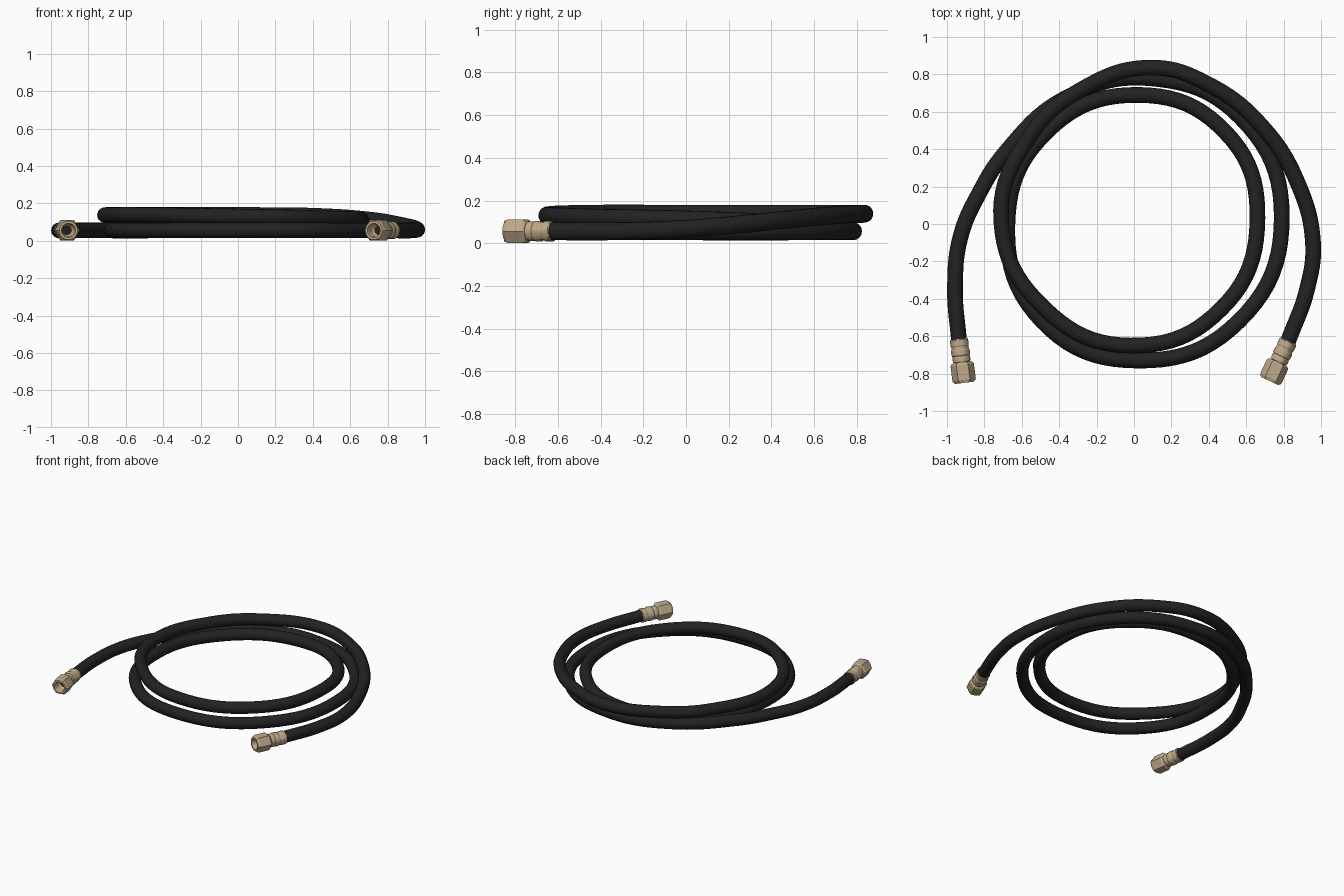
import bpy, bmesh, math
from mathutils import Vector, Matrix

if "Cube" in bpy.data.objects:
    bpy.data.objects.remove(bpy.data.objects["Cube"])


def material(name, rgb, rough):
    m = bpy.data.materials.new(name)
    m.use_nodes = True
    m.diffuse_color = (*rgb, 1)
    bsdf = next(n for n in m.node_tree.nodes if n.type == 'BSDF_PRINCIPLED')
    bsdf.inputs["Base Color"].default_value = (*rgb, 1)
    bsdf.inputs["Roughness"].default_value = rough
    return m


rubber = material("black rubber", (0.016, 0.016, 0.016), 0.6)
brass = material("pale brass", (0.52, 0.40, 0.25), 0.5)


def select_only(obj):
    bpy.ops.object.select_all(action='DESELECT')
    obj.select_set(True)
    bpy.context.view_layer.objects.active = obj


# Hose: one coiled path, from the right-hand end to the left-hand end
LOW, TOP, RADIUS = 0.056, 0.138, 0.042
path = [
    (-.936, -.62, LOW), (-.957, -.35, LOW), (-.928, -.07, LOW),
    (-.825, .17, LOW), (-.685, .385, LOW), (-.37, .67, LOW),
    (.08, .78, LOW), (.57, .57, LOW), (.79, .04, LOW),
    (.56, -.52, LOW), (.02, -.73, LOW), (-.49, -.52, LOW),
    (-.677, 0, LOW), (-.47, .49, LOW), (.02, .69, .07),
    (.49, .49, .09), (.66, .03, .11), (.47, -.45, .12),
    (-.02, -.65, .13), (-.48, -.45, TOP), (-.71, .02, TOP),
    (-.55, .48, TOP), (-.28, .72, TOP), (.09, .836, TOP),
    (.41, .74, .134), (.695, .51, .115), (.875, .22, .085),
    (.957, -.1, .062), (.925, -.35, LOW), (.823, -.63, LOW),
]
curve = bpy.data.curves.new("hose", 'CURVE')
curve.dimensions = '3D'
curve.bevel_depth = RADIUS
curve.bevel_resolution = 6
curve.resolution_u = 10
curve.use_fill_caps = True
spline = curve.splines.new('BEZIER')
spline.bezier_points.add(len(path) - 1)
for point, co in zip(spline.bezier_points, path):
    point.co = co
for point in spline.bezier_points:
    point.handle_left_type = point.handle_right_type = 'AUTO'
curve.materials.append(rubber)
hose = bpy.data.objects.new("hose", curve)
bpy.context.collection.objects.link(hose)
select_only(hose)
bpy.ops.object.convert(target='MESH')
bpy.ops.object.shade_smooth_by_angle(angle=math.radians(40))


def lathe(name, profile, start, direction, hexagonal=False, dark_end=False, crimp=0):
    """Spin (distance, radius) pairs along an axis; large radii may be six-sided."""
    sides = 24
    bm = bmesh.new()
    rings = []
    for row, (dist, rad) in enumerate(profile):
        ring = []
        for i in range(sides):
            a = math.tau * i / sides
            r = rad
            if hexagonal and rad > 0.05:
                off = (a % (math.pi / 3)) - math.pi / 6
                r = rad * math.cos(math.pi / 6) / math.cos(off)
            elif crimp and 0 < row < len(profile) - 1:
                r -= crimp * (i // 2 % 2)
            ring.append(bm.verts.new((r * math.cos(a), r * math.sin(a), dist)))
        rings.append(ring)
    for lower, upper in zip(rings, rings[1:]):
        for i in range(sides):
            j = (i + 1) % sides
            bm.faces.new((lower[i], lower[j], upper[j], upper[i]))
    bm.faces.new(rings[0][::-1])
    end = bm.faces.new(rings[-1])
    end.material_index = 1 if dark_end else 0
    bmesh.ops.recalc_face_normals(bm, faces=bm.faces)
    mesh = bpy.data.meshes.new(name)
    bm.to_mesh(mesh)
    bm.free()
    mesh.materials.append(brass)
    mesh.materials.append(rubber)
    obj = bpy.data.objects.new(name, mesh)
    bpy.context.collection.objects.link(obj)
    up = Vector((0, 0, 1))
    side = up.cross(direction)
    obj.matrix_world = Matrix.Translation(start) @ Matrix((side, up, direction)).transposed().to_4x4()
    select_only(obj)
    bpy.ops.object.shade_smooth_by_angle(angle=math.radians(25))


# Fittings: crimped ferrule, neck and hollow hexagonal nut on each end
ferrule = [(-.005, .044), (0, .049), (.03, .049), (.036, .046), (.05, .046),
           (.056, .050), (.08, .050), (.086, .046), (.10, .048), (.118, .046)]
neck = [(.115, .038), (.128, .038)]
nut = [(.12, .045), (.124, .056), (.134, .063), (.215, .063), (.226, .057),
       (.231, .050), (.231, .038), (.222, .034), (.18, .034), (.165, .024)]
for label, begin, finish in (("right", path[0], (-.906, -.85, LOW)),
                             ("left", path[-1], (.727, -.836, LOW))):
    begin, finish = Vector(begin), Vector(finish)
    axis = (finish - begin).normalized()
    lathe(label + "_ferrule", ferrule, begin, axis, crimp=.002)
    lathe(label + "_neck", neck, begin, axis)
    lathe(label + "_nut", nut, begin, axis, hexagonal=True, dark_end=True)
